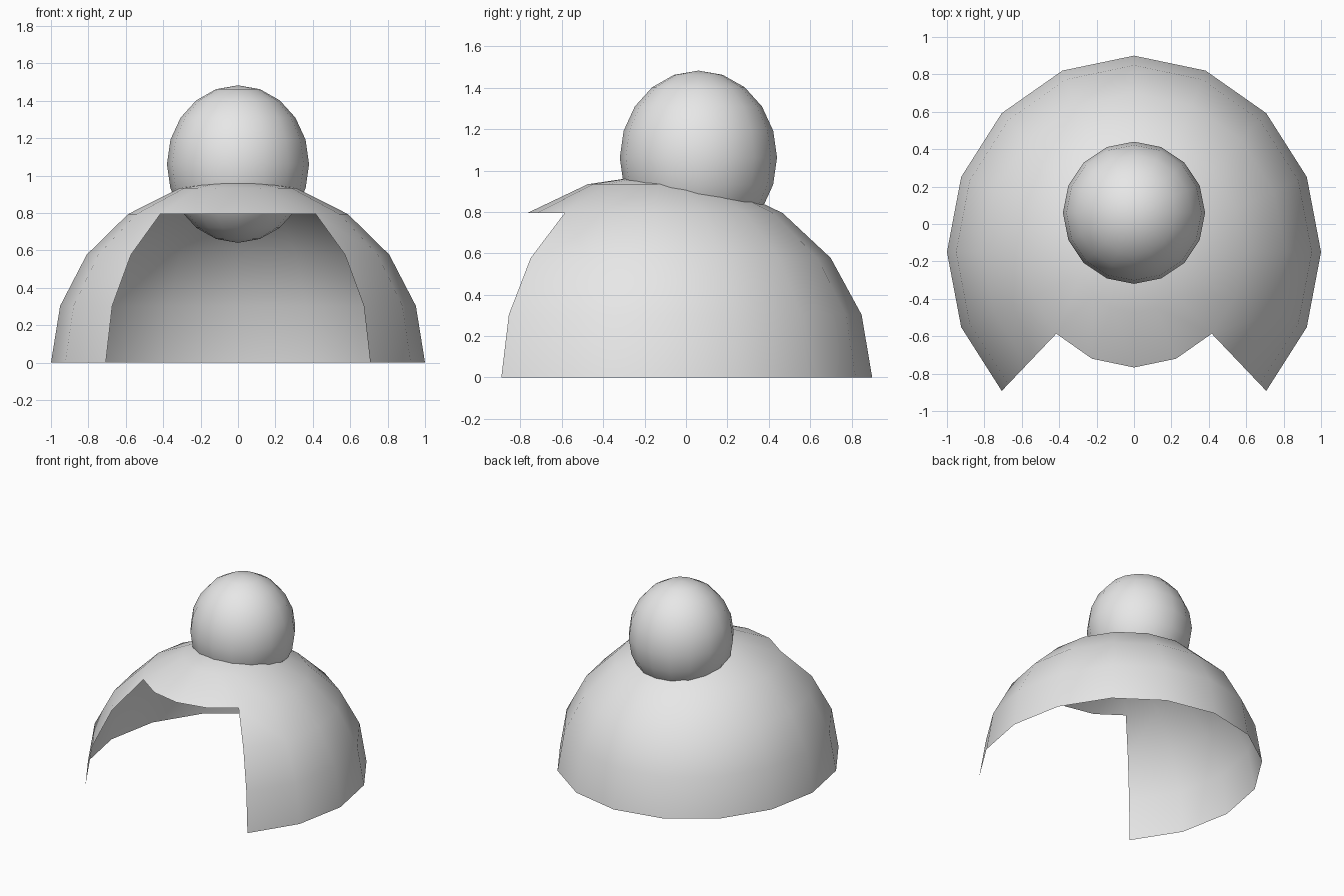
import bpy, bmesh

if "Cube" in bpy.data.objects:
    bpy.data.objects.remove(bpy.data.objects["Cube"])

grey = bpy.data.materials.new("light_grey")
grey.diffuse_color = (0.8, 0.8, 0.8, 1)
grey.use_nodes = True
grey.node_tree.nodes["Principled BSDF"].inputs["Base Color"].default_value = grey.diffuse_color


def sphere_part(name, centre, radii, remove=None):
    """Smooth 16 x 10 sphere, optionally without the faces picked by a rule."""
    bm = bmesh.new()
    bmesh.ops.create_uvsphere(bm, u_segments=16, v_segments=10, radius=1)
    if remove:
        faces = [f for f in bm.faces if remove(f.calc_center_median())]
        bmesh.ops.delete(bm, geom=faces, context='FACES')
    for v in bm.verts:
        v.co = [c + r * p for c, r, p in zip(centre, radii, v.co)]
    for f in bm.faces:
        f.smooth = True
    mesh = bpy.data.meshes.new(name)
    bm.to_mesh(mesh)
    bm.free()
    mesh.materials.append(grey)
    obj = bpy.data.objects.new(name, mesh)
    bpy.context.collection.objects.link(obj)
    return obj


# Open shell: upper half only, with a quarter-turn opening below the front brim
def below_or_opening(p):
    return p.z < 0 or (p.z < 0.8 and -p.y > abs(p.x))


sphere_part("dome_shell", (0, -0.15, 0), (1, 1.05, 0.982), below_or_opening)

# Ball sunk into the top of the shell
sphere_part("top_ball", (0, 0.06, 1.062), (0.38, 0.38, 0.421))
